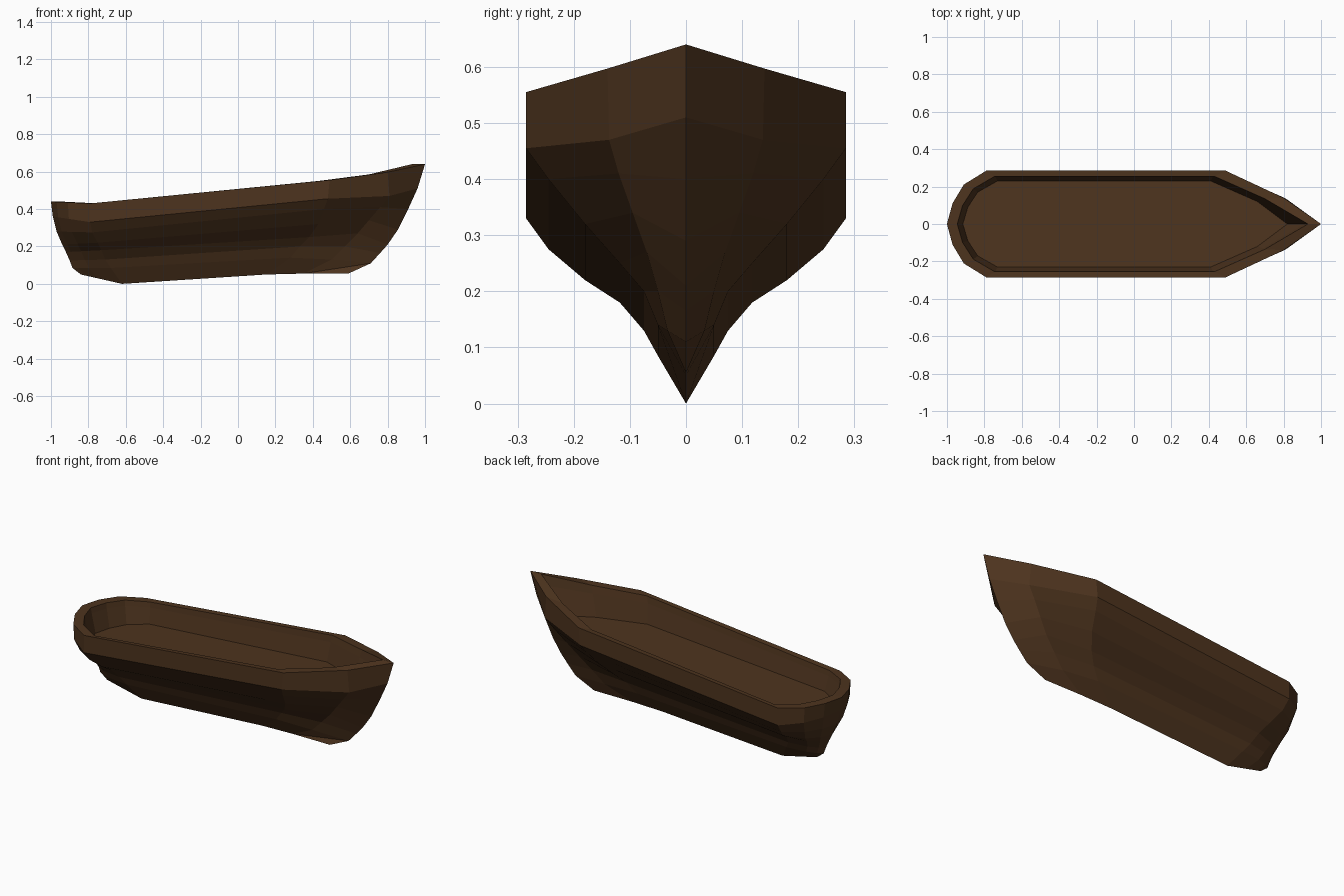
import bpy, bmesh
from mathutils import Vector

if "Cube" in bpy.data.objects:
    bpy.data.objects.remove(bpy.data.objects["Cube"])


def material(name, color):
    m = bpy.data.materials.new(name)
    m.diffuse_color = (*color, 1)
    m.use_nodes = True
    m.node_tree.nodes["Principled BSDF"].inputs["Base Color"].default_value = m.diffuse_color
    return m


def ring(stern, aft, fore, mid, tip):
    """Half outline of one level: rounded stern, straight side, pointed bow."""
    s, a = Vector((stern[0], 0, stern[1])), Vector(aft)
    pts = [s]
    for fx, fy in ((0.857, 0.39), (0.571, 0.74)):
        pts.append(Vector((a.x + (s.x - a.x) * fx, a.y * fy, a.z + (s.z - a.z) * fx)))
    return pts + [a, Vector(fore), Vector(mid), Vector((tip[0], 0, tip[1]))]


def build(name, rings, mat, cap=False):
    """Skin the half rings, mirror across the centreline and weld."""
    bm = bmesh.new()
    for side in (1, -1):
        rows = [[bm.verts.new((p.x, p.y * side, p.z)) for p in r] for r in rings]
        for r0, r1 in zip(rows, rows[1:]):
            for i in range(len(r0) - 1):
                bm.faces.new((r0[i], r0[i + 1], r1[i + 1], r1[i]))
        if cap:
            bm.faces.new(rows[-1])
    bmesh.ops.remove_doubles(bm, verts=bm.verts, dist=0.0005)
    bmesh.ops.dissolve_degenerate(bm, edges=bm.edges, dist=0.0001)
    bmesh.ops.recalc_face_normals(bm, faces=bm.faces)
    me = bpy.data.meshes.new(name)
    bm.to_mesh(me)
    bm.free()
    me.materials.append(mat)
    ob = bpy.data.objects.new(name, me)
    bpy.context.collection.objects.link(ob)
    return ob


wood = material("dark_wood", (0.075, 0.034, 0.013))

# Outer planking, keel up to gunwale
outer = [
    ring((-.84, .05), (-.62, 0, 0), (.15, 0, .05), (.35, 0, .055), (.59, .055)),
    ring((-.885, .085), (-.68, .05, .085), (.28, .05, .14), (.50, .033, .13), (.71, .11)),
    ring((-.90, .125), (-.71, .075, .13), (.33, .075, .20), (.57, .05, .20), (.76, .165)),
    ring((-.92, .17), (-.73, .118, .18), (.38, .118, .25), (.64, .07, .27), (.80, .21)),
    ring((-.94, .21), (-.75, .18, .22), (.43, .18, .32), (.70, .095, .34), (.855, .29)),
    ring((-.97, .28), (-.78, .245, .275), (.46, .245, .40), (.76, .12, .41), (.91, .40)),
    ring((-.99, .36), (-.79, .285, .33), (.48, .285, .455), (.81, .137, .47), (.96, .51)),
    ring((-1, .44), (-.79, .285, .43), (.49, .285, .555), (.80, .14, .597), (1, .64)),
]

# Gunwale top, lip and inner wall down to the floor
inner = [
    outer[-1],
    ring((-.945, .44), (-.745, .255, .43), (.43, .255, .55), (.70, .135, .585), (.93, .64)),
    ring((-.94, .41), (-.74, .25, .40), (.42, .25, .51), (.69, .13, .54), (.91, .58)),
    ring((-.915, .30), (-.73, .23, .315), (.41, .23, .40), (.66, .12, .415), (.82, .43)),
]
build("hull", outer + inner[1:], wood, cap=True)
